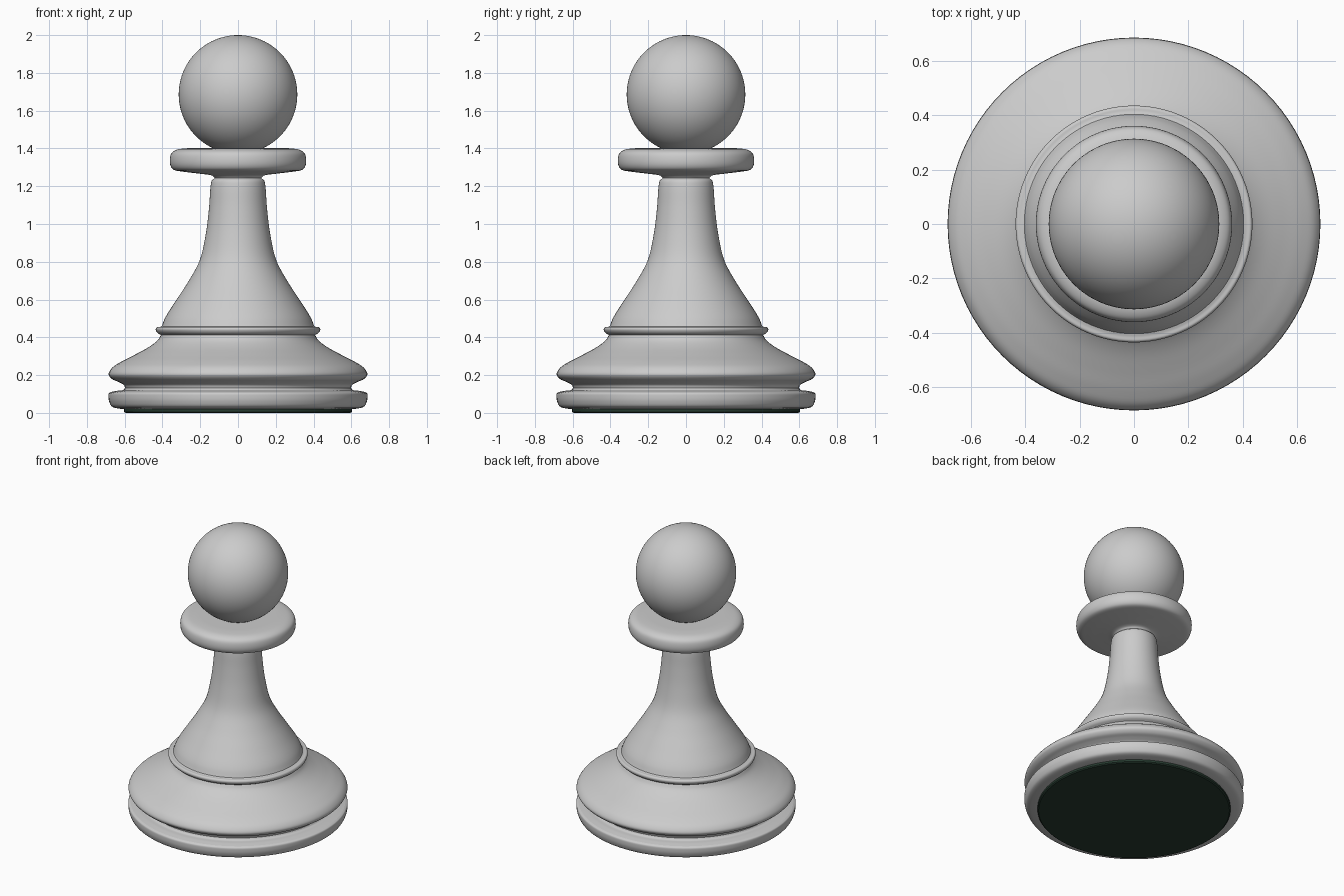
import bpy, bmesh, math
from mathutils import Vector

if "Cube" in bpy.data.objects:
    bpy.data.objects.remove(bpy.data.objects["Cube"])

SIDES = 96


def smooth_curve(points, steps=5):
    """Centripetal Catmull-Rom curve through (radius, z) points."""
    p = [Vector(q) for q in points]
    p = [2 * p[0] - p[1]] + p + [2 * p[-1] - p[-2]]
    out = []
    for a, b, c, d in zip(p, p[1:], p[2:], p[3:]):
        t1 = (b - a).length ** 0.5
        t2 = t1 + (c - b).length ** 0.5
        t3 = t2 + (d - c).length ** 0.5
        for i in range(steps):
            t = t1 + (t2 - t1) * i / steps
            ab = a.lerp(b, t / t1)
            bc = b.lerp(c, (t - t1) / (t2 - t1))
            cd = c.lerp(d, (t - t2) / (t3 - t2))
            abc = ab.lerp(bc, t / t2)
            bcd = bc.lerp(cd, (t - t1) / (t3 - t1))
            out.append(abc.lerp(bcd, (t - t1) / (t2 - t1)))
    return out + [p[-2]]


def lathe(name, points, curved=True, angle=40):
    """Turn a (radius, z) profile, listed bottom to top, around z."""
    prof = smooth_curve(points) if curved else [Vector(q) for q in points]
    bm = bmesh.new()
    verts = [bm.verts.new((r, 0, z)) for r, z in prof]
    edges = [bm.edges.new(e) for e in zip(verts, verts[1:])]
    bmesh.ops.spin(bm, geom=verts + edges, cent=(0, 0, 0), axis=(0, 0, 1),
                   angle=math.tau, steps=SIDES, use_merge=True)
    bmesh.ops.remove_doubles(bm, verts=bm.verts, dist=1e-5)
    bmesh.ops.recalc_face_normals(bm, faces=bm.faces)
    mesh = bpy.data.meshes.new(name)
    bm.to_mesh(mesh)
    bm.free()
    obj = bpy.data.objects.new(name, mesh)
    bpy.context.collection.objects.link(obj)
    bpy.ops.object.select_all(action='DESELECT')
    obj.select_set(True)
    bpy.context.view_layer.objects.active = obj
    bpy.ops.object.shade_smooth_by_angle(angle=math.radians(angle))
    return obj


# Felt pad under the base
felt = lathe("felt_pad", [(0, 0), (0.596, 0), (0.603, 0.006), (0.603, 0.022)],
             curved=False)
green = bpy.data.materials.new("dark_green_felt")
green.diffuse_color = (0.02, 0.045, 0.03, 1)
green.use_nodes = True
green.node_tree.nodes["Principled BSDF"].inputs["Base Color"].default_value = green.diffuse_color
felt.data.materials.append(green)

# Foot disc
lathe("foot", [(0.59, 0.019), (0.625, 0.022), (0.668, 0.034), (0.682, 0.06),
               (0.686, 0.085), (0.684, 0.104), (0.672, 0.111)])
lathe("foot_top", [(0.672, 0.111), (0.64, 0.117), (0.606, 0.122), (0.598, 0.133)])

# Groove and flared lower body
lathe("lower_body", [(0.598, 0.133), (0.605, 0.148), (0.635, 0.165), (0.668, 0.18),
                     (0.685, 0.204), (0.667, 0.238), (0.62, 0.27), (0.55, 0.306),
                     (0.47, 0.35), (0.425, 0.385), (0.408, 0.412)])

# Narrow ring at the foot of the stem
lathe("ring", [(0.408, 0.412), (0.428, 0.425), (0.436, 0.442), (0.43, 0.453),
               (0.415, 0.455), (0.404, 0.458)])

# Tapering stem
lathe("stem", [(0.404, 0.458), (0.385, 0.505), (0.325, 0.6), (0.257, 0.705),
               (0.202, 0.81), (0.17, 0.95), (0.153, 1.09), (0.145, 1.20),
               (0.138, 1.231), (0.123, 1.243)])

# Collar under the head
lathe("collar", [(0.123, 1.243), (0.135, 1.255), (0.2, 1.266), (0.29, 1.277),
                 (0.342, 1.288), (0.357, 1.308), (0.361, 1.342), (0.352, 1.375),
                 (0.325, 1.393), (0.27, 1.401), (0.19, 1.402), (0.12, 1.402)])

# Ball head
R = 0.314
ball = [(R * math.sin(a), 2 - R - R * math.cos(a))
        for a in (math.pi * i / 48 for i in range(49))]
lathe("head", ball, curved=False)
